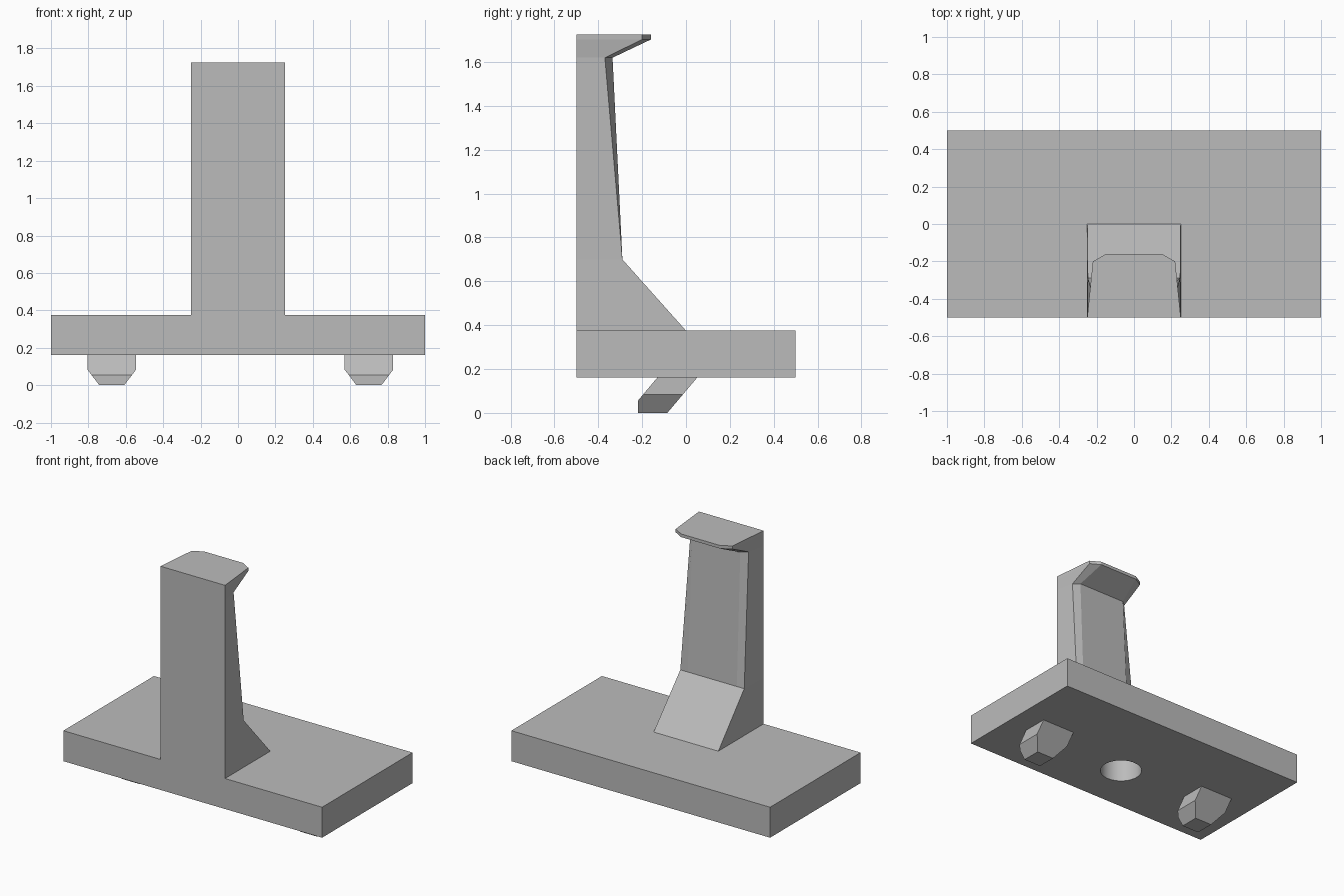
import bpy
import bmesh
from mathutils import Vector

if "Cube" in bpy.data.objects:
    bpy.data.objects.remove(bpy.data.objects["Cube"], do_unlink=True)

BASE_BOTTOM, BASE_TOP = 0.162, 0.375

grey = bpy.data.materials.new("plain grey")
grey.use_nodes = True
colour = (0.5, 0.5, 0.5, 1)
grey.diffuse_color = colour
grey.node_tree.nodes["Principled BSDF"].inputs["Base Color"].default_value = colour


def add_object(name, bm):
    bmesh.ops.recalc_face_normals(bm, faces=bm.faces)
    mesh = bpy.data.meshes.new(name)
    bm.to_mesh(mesh)
    bm.free()
    mesh.materials.append(grey)
    obj = bpy.data.objects.new(name, mesh)
    bpy.context.collection.objects.link(obj)
    return obj


def loft(bm, rings, cap_start=True):
    loops = [[bm.verts.new(p) for p in ring] for ring in rings]
    for low, high in zip(loops, loops[1:]):
        for i in range(len(low)):
            j = (i + 1) % len(low)
            bm.faces.new((low[i], low[j], high[j], high[i]))
    if cap_start:
        bm.faces.new(loops[0])
    bm.faces.new(loops[-1])


# Base slab with a blind round hole underneath
bm = bmesh.new()
loft(bm, [[(x, y, z) for x, y in ((-1, -.5), (1, -.5), (1, .5), (-1, .5))]
          for z in (BASE_BOTTOM, BASE_TOP)])
base = add_object("base", bm)

bm = bmesh.new()
bmesh.ops.create_cone(bm, cap_ends=True, segments=48, radius1=0.137,
                      radius2=0.137, depth=0.4)
bmesh.ops.translate(bm, verts=bm.verts, vec=(0, -0.135, BASE_TOP - 0.215))
for face in bm.faces:
    face.smooth = len(face.verts) == 4
cutter = add_object("hole_cutter", bm)
cutter.location.z = -0.02
cutter.hide_render = True
cutter.hide_viewport = True
hole = base.modifiers.new("hole", "BOOLEAN")
hole.operation = "DIFFERENCE"
hole.solver = "EXACT"
hole.object = cutter

# Upright with sloped foot, chamfered neck and overhanging lip
levels = [  # height, side edge x and y, rear edge x and y
    (BASE_TOP, 0.25, 0.0, 0.19, 0.0),
    (0.70, 0.247, -0.29, 0.19, -0.29),
    (1.62, 0.225, -0.37, 0.185, -0.335),
    (1.703, 0.22, -0.2, 0.15, -0.16),
    (1.725, 0.22, -0.2, 0.15, -0.16),
]
rings = []
for z, side_x, side_y, rear_x, rear_y in levels:
    half = [(0.25, -0.5, z), (side_x, side_y, z), (rear_x, rear_y, z)]
    rings.append(half + [(-x, y, h) for x, y, h in reversed(half)])
bm = bmesh.new()
loft(bm, rings, cap_start=False)
add_object("upright", bm)

# Slanted pegs with chamfered lower sides
peg_profile = [(-0.13, BASE_BOTTOM), (-0.22, 0.055), (-0.22, 0),
               (-0.085, 0), (0.052, BASE_BOTTOM)]
for name, centre in (("right_peg", -0.675), ("left_peg", 0.70)):
    bm = bmesh.new()
    loft(bm, [[(x, y, z) for y, z in peg_profile] for x in (-0.13, 0.13)])
    for side in (-1, 1):
        bmesh.ops.bisect_plane(bm, geom=bm.verts[:] + bm.edges[:] + bm.faces[:],
                               plane_co=Vector((side * 0.13, 0, 0.083)),
                               plane_no=Vector((side * 0.083, 0, -0.063)),
                               clear_outer=True)
        bmesh.ops.holes_fill(bm, edges=[e for e in bm.edges if e.is_boundary])
    bmesh.ops.translate(bm, verts=bm.verts, vec=(centre, 0, 0))
    add_object(name, bm)
